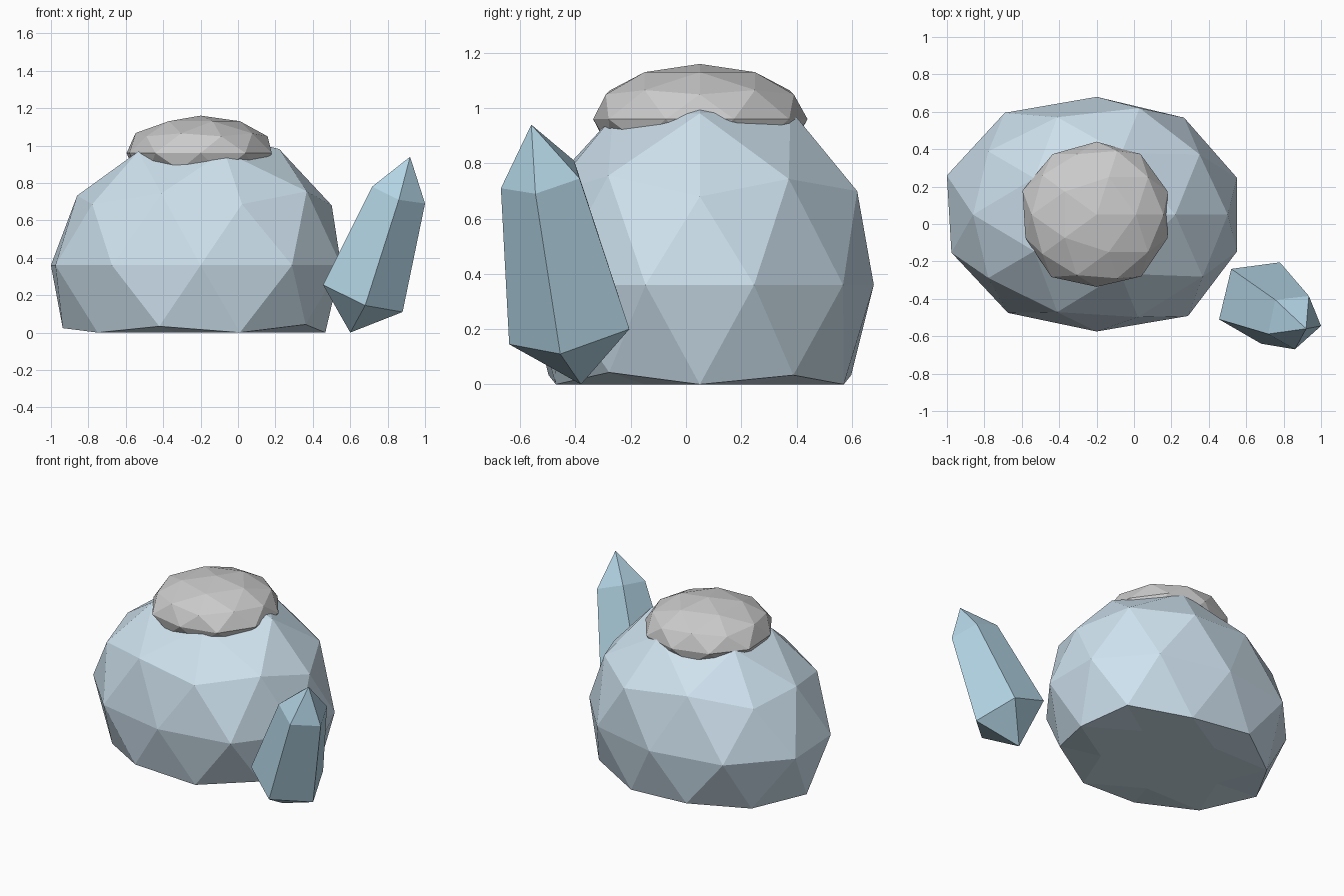
import bpy, bmesh
from mathutils import Vector

if "Cube" in bpy.data.objects:
    bpy.data.objects.remove(bpy.data.objects["Cube"])


def finish(bm, name, colour=None):
    bmesh.ops.recalc_face_normals(bm, faces=bm.faces)
    mesh = bpy.data.meshes.new(name)
    bm.to_mesh(mesh)
    bm.free()
    obj = bpy.data.objects.new(name, mesh)
    bpy.context.collection.objects.link(obj)
    if colour:
        mat = bpy.data.materials.new(name + "_colour")
        mat.diffuse_color = (*colour, 1)
        mat.use_nodes = True
        mat.node_tree.nodes["Principled BSDF"].inputs["Base Color"].default_value = mat.diffuse_color
        mesh.materials.append(mat)
    return obj


def lump(name, centre, radii, nudges, colour=None):
    """Faceted ellipsoid; nudges are (direction, radial factor). Flattened at z = 0."""
    bm = bmesh.new()
    bmesh.ops.create_icosphere(bm, subdivisions=2, radius=1)
    verts = list(bm.verts)
    start = [v.co.copy() for v in verts]
    for direction, factor in nudges:
        d = Vector(direction).normalized()
        i = max(range(len(verts)), key=lambda k: start[k].dot(d))
        verts[i].co = start[i] * factor
    for v in verts:
        v.co = Vector(c + r * p for c, r, p in zip(centre, radii, v.co))
        v.co.z = max(v.co.z, 0)
    return finish(bm, name, colour)


def crystal(name, tip_low, ring_low, ring_high, tip_high, colour):
    """Prism between two rings, pointed at both ends."""
    bm = bmesh.new()
    a, b = bm.verts.new(tip_low), bm.verts.new(tip_high)
    low = [bm.verts.new(p) for p in ring_low]
    high = [bm.verts.new(p) for p in ring_high]
    n = len(low)
    for i in range(n):
        j = (i + 1) % n
        bm.faces.new((a, low[j], low[i]))
        bm.faces.new((low[i], low[j], high[j], high[i]))
        bm.faces.new((high[i], high[j], b))
    return finish(bm, name, colour)


# Boulder with a flattened base
lump("boulder", (-0.2, 0.05, 0.36), (0.8, 0.644, 0.73), [
    ((-.588, .809, 0), 1.045), ((.588, .809, 0), 0.995),
    ((-.588, -.809, 0), 1.008), ((.588, -.809, 0), 1.04),
    ((0, 1, 0), 0.978), ((0, -1, 0), 0.97),
    ((-.951, .309, 0), 1.052), ((-.951, -.309, 0), 1.02),
    ((.951, .309, 0), 0.987), ((.951, -.309, 0), 0.987),
    ((.894, 0, .447), 0.98), ((.276, .851, .447), 1.04),
    ((-.851, 0, .526), 0.97), ((.688, -.5, .526), 1.03),
    ((.163, .5, .851), 1.02), ((.163, -.5, .851), 0.98),
    ((-.425, .309, .851), 0.98), ((-.425, -.309, .851), 0.98),
    ((-.894, 0, -.447), 1.03), ((.851, 0, -.526), 0.98),
    ((.724, -.526, -.447), 0.97),
], (0.62, 0.76, 0.86))

# Pale cap resting on the boulder
lump("cap", (-0.2, 0.05, 0.96), (0.4, 0.4, 0.2), [
    ((0, 1, 0), 0.975), ((0, -1, 0), 0.965),
    ((-.951, .309, 0), 1.04), ((.588, -.809, 0), 1.02),
    ((-.588, -.809, 0), 1.03), ((-.851, 0, .526), 1.02),
])

# Leaning crystal shard beside it
crystal("crystal_shard", (0.6, -0.38, 0),
        [(.455, -.51, .255), (.68, -.64, .145), (.88, -.455, .11),
         (.78, -.205, .2), (.52, -.24, .29)],
        [(.717, -.588, .78), (.86, -.67, .71), (1.0, -.545, .69),
         (.935, -.385, .745), (.755, -.405, .81)],
        (0.92, -0.56, 0.94), (0.45, 0.66, 0.78))
